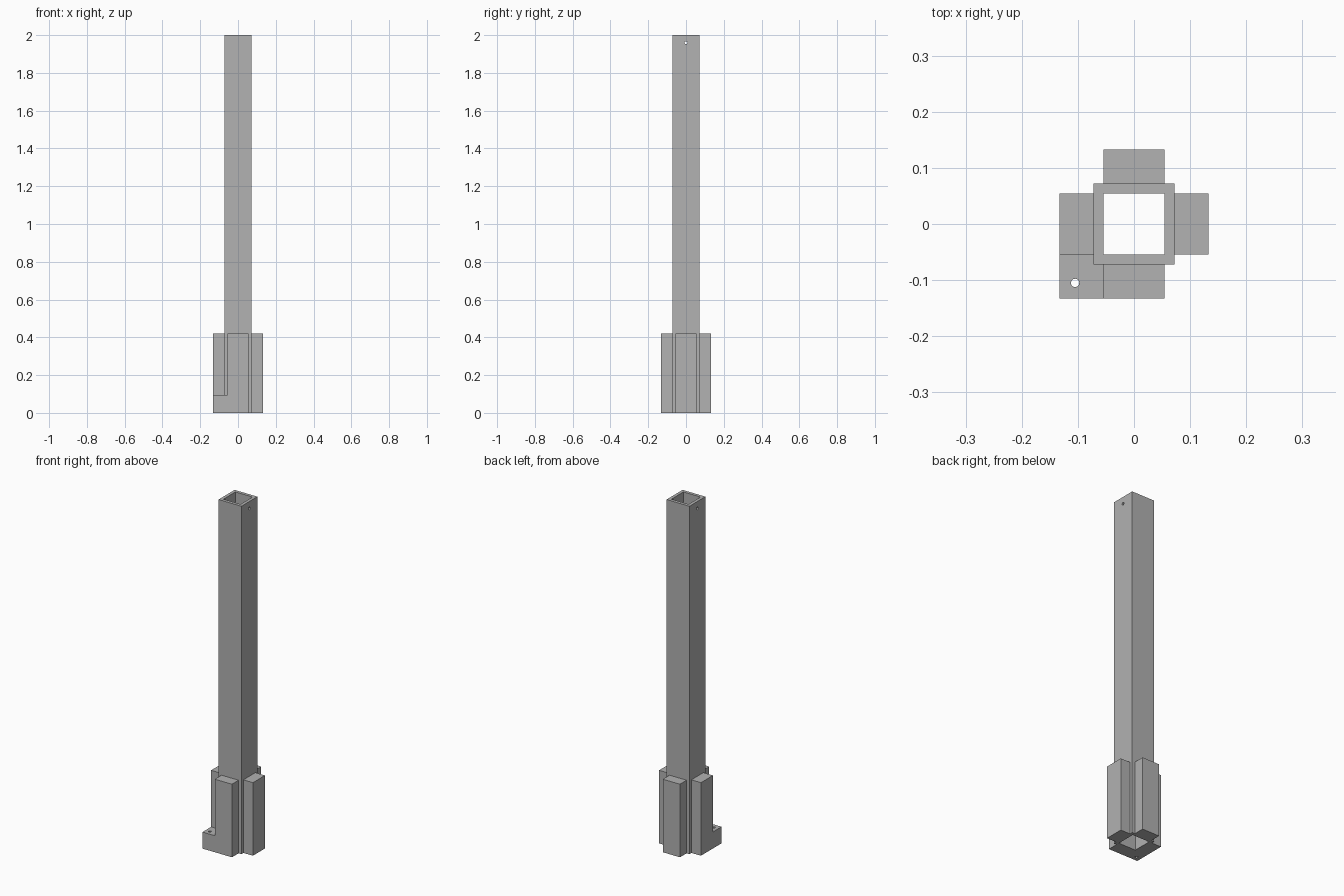
import bpy
import bmesh
from math import pi
from mathutils import Matrix, Vector

cube = bpy.data.objects.get("Cube")
if cube:
    bpy.data.objects.remove(cube, do_unlink=True)

HEIGHT = 2.0
OUTER = 0.0725      # half width of the tube
INNER = 0.0545      # half width of the bore and of each pad
REACH = 0.133       # outermost face of the pads
PAD_TOP = 0.42
FOOT_TOP = 0.095
HOLE_R = 0.0075

grey = bpy.data.materials.new("plain_grey")
grey.use_nodes = True
colour = (0.445, 0.445, 0.445, 1)
grey.diffuse_color = colour
grey.node_tree.nodes["Principled BSDF"].inputs["Base Color"].default_value = colour


def finish(name, bm):
    bmesh.ops.recalc_face_normals(bm, faces=bm.faces)
    mesh = bpy.data.meshes.new(name)
    bm.to_mesh(mesh)
    bm.free()
    mesh.materials.append(grey)
    obj = bpy.data.objects.new(name, mesh)
    bpy.context.collection.objects.link(obj)
    return obj


def prism(name, outline, z0, z1):
    """Extrude a plan outline from z0 up to z1."""
    bm = bmesh.new()
    face = bm.faces.new([bm.verts.new((x, y, z0)) for x, y in outline])
    grown = bmesh.ops.extrude_face_region(bm, geom=[face], use_keep_orig=True)
    top = [v for v in grown["geom"] if isinstance(v, bmesh.types.BMVert)]
    bmesh.ops.translate(bm, verts=top, vec=(0, 0, z1 - z0))
    return finish(name, bm)


def rectangle(x0, x1, y0, y1):
    return [(x0, y0), (x1, y0), (x1, y1), (x0, y1)]


def drill(name, location, length, axis):
    bm = bmesh.new()
    turn = Matrix.Rotation(pi / 2, 4, "Y") if axis == "X" else Matrix()
    bmesh.ops.create_cone(bm, cap_ends=True, segments=24, radius1=HOLE_R,
                          radius2=HOLE_R, depth=length,
                          matrix=Matrix.Translation(Vector(location)) @ turn)
    return finish(name, bm)


def cut(obj, cutter):
    """Subtract the cutter, bake the result and discard the cutter."""
    mod = obj.modifiers.new("cut", "BOOLEAN")
    mod.operation = "DIFFERENCE"
    mod.solver = "EXACT"
    mod.object = cutter
    cutter.hide_render = True
    bpy.context.view_layer.objects.active = obj
    bpy.ops.object.modifier_apply(modifier=mod.name)
    bpy.data.objects.remove(cutter, do_unlink=True)


# Square tube, open at both ends, with a pin hole through its side walls
tube = prism("square_tube", rectangle(-OUTER, OUTER, -OUTER, OUTER), 0, HEIGHT)
cut(tube, prism("bore_cutter", rectangle(-INNER, INNER, -INNER, INNER),
                -0.1, HEIGHT + 0.1))
cut(tube, drill("pin_cutter", (0, 0, 1.96), 0.4, "X"))

# Pads around the base, one on each wall
pads = {
    "front_pad": rectangle(-INNER, INNER, -REACH, -OUTER),
    "back_pad": rectangle(-INNER, INNER, OUTER, REACH),
    "left_pad": rectangle(OUTER, REACH, -INNER, INNER),
    "right_pad": rectangle(-REACH, -OUTER, -INNER, INNER),
}
for name, outline in pads.items():
    prism(name, outline, 0, PAD_TOP)

# Low corner foot filling the space between two pads, with a bolt hole
foot = prism("corner_foot", [(-REACH, -REACH), (-INNER, -REACH),
                             (-INNER, -OUTER), (-OUTER, -OUTER),
                             (-OUTER, -INNER), (-REACH, -INNER)], 0, FOOT_TOP)
cut(foot, drill("bolt_cutter", (-0.105, -0.105, FOOT_TOP / 2), 0.3, "Z"))
